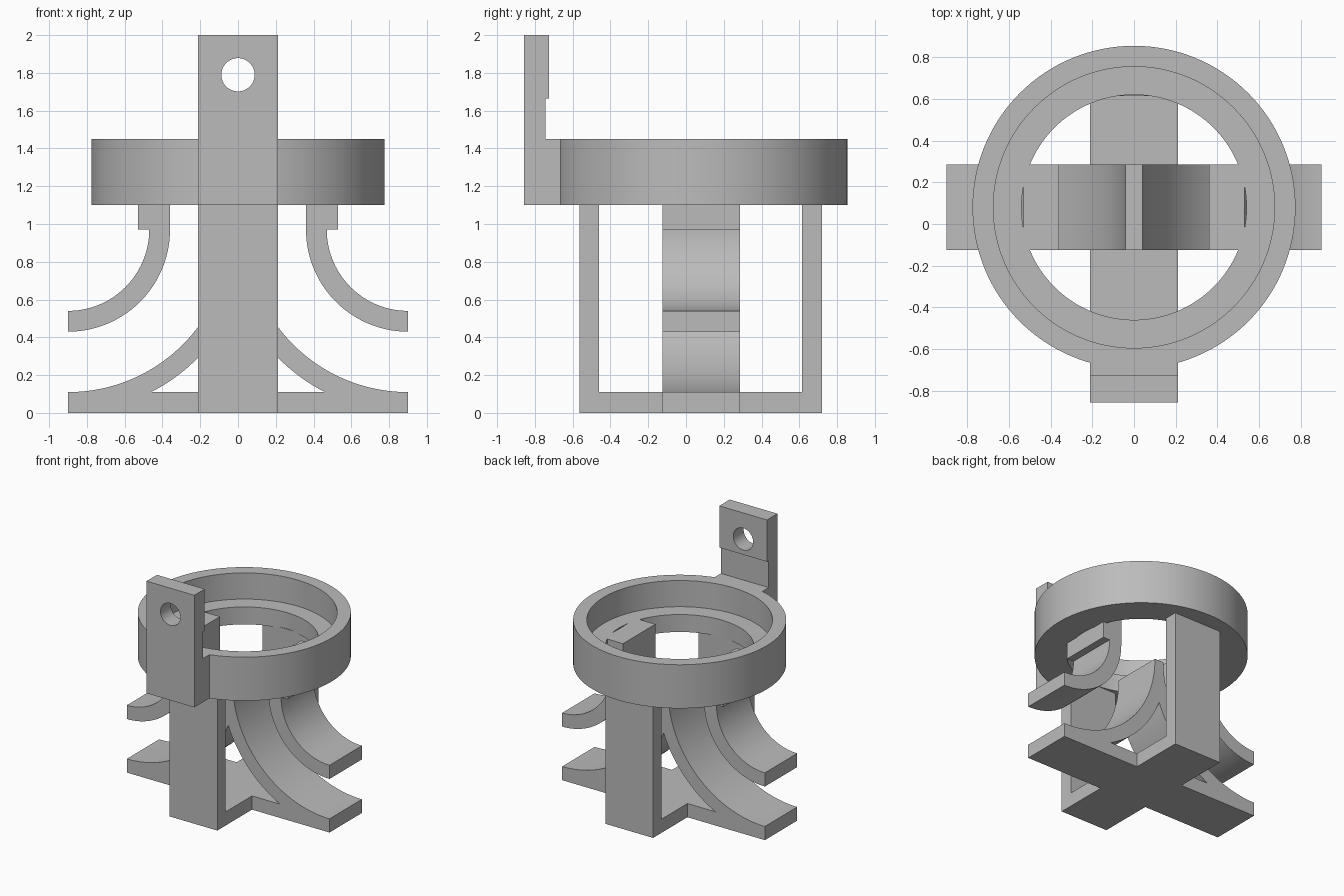
import bpy, bmesh
from math import sin, cos, radians, sqrt, atan2, degrees

cube = bpy.data.objects.get("Cube")
if cube:
    bpy.data.objects.remove(cube)

grey = bpy.data.materials.new("plain_grey")
grey.use_nodes = True
COLOR = (0.5, 0.5, 0.5, 1)
grey.diffuse_color = COLOR
grey.node_tree.nodes["Principled BSDF"].inputs["Base Color"].default_value = COLOR

RING_Y = 0.08
HALF = 0.212                    # half width of legs and hanger
ARM_Y = (-0.125, 0.285)         # depth range of arms
ARC_X, ARC_Z = 0.9, 0.97        # shared centre of the arm arcs


def finish(name, bm, smooth=True):
    bmesh.ops.recalc_face_normals(bm, faces=bm.faces)
    mesh = bpy.data.meshes.new(name)
    bm.to_mesh(mesh)
    bm.free()
    mesh.materials.append(grey)
    obj = bpy.data.objects.new(name, mesh)
    bpy.context.collection.objects.link(obj)
    if smooth:
        bpy.ops.object.select_all(action="DESELECT")
        obj.select_set(True)
        bpy.context.view_layer.objects.active = obj
        bpy.ops.object.shade_smooth_by_angle(angle=radians(30))
    return obj


def extrude(name, points, axis, lo, hi, smooth=True):
    """Extrude a 2D outline along an axis from lo to hi."""
    place = {"x": lambda p, d: (d, p[0], p[1]),
             "y": lambda p, d: (p[0], d, p[1]),
             "z": lambda p, d: (p[0], p[1], d)}[axis]
    bm = bmesh.new()
    a = [bm.verts.new(place(p, lo)) for p in points]
    b = [bm.verts.new(place(p, hi)) for p in points]
    bm.faces.new(a)
    bm.faces.new(b[::-1])
    n = len(points)
    for i in range(n):
        j = (i + 1) % n
        bm.faces.new((a[i], b[i], b[j], a[j]))
    return finish(name, bm, smooth)


def lathe(name, profile, segments=128):
    """Revolve a closed (radius, z) profile about the ring axis."""
    bm = bmesh.new()
    loops = []
    for s in range(segments):
        t = radians(360 * s / segments)
        loops.append([bm.verts.new((r * cos(t), RING_Y + r * sin(t), z))
                      for r, z in profile])
    n = len(profile)
    for s in range(segments):
        p, q = loops[s], loops[(s + 1) % segments]
        for i in range(n):
            j = (i + 1) % n
            bm.faces.new((p[i], q[i], q[j], p[j]))
    return finish(name, bm)


def arc(radius, start, end, steps=40):
    """Points on the arm circle; angle 0 is inward, 90 is down."""
    pts = []
    for i in range(steps + 1):
        t = radians(start + (end - start) * i / steps)
        pts.append((ARC_X - radius * cos(t), ARC_Z - radius * sin(t)))
    return pts


# Stepped ring with an inner ledge
lathe("holder_ring", [(0.54, 1.10), (0.775, 1.10), (0.775, 1.45),
                      (0.675, 1.45), (0.675, 1.24), (0.54, 1.24)])

# Hanger plate with raised pad, joined to the ring, and its screw hole
hanger = extrude("hanger_plate", [(-0.857, 1.10), (-0.65, 1.10), (-0.65, 1.45),
                                  (-0.745, 1.45), (-0.745, 1.665), (-0.725, 1.665),
                                  (-0.725, 2.0), (-0.857, 2.0)],
                 "x", -HALF, HALF)
circle = [(0.088 * cos(radians(a)), 1.79 + 0.088 * sin(radians(a)))
          for a in range(0, 360, 6)]
cutter = extrude("hole_cutter", circle, "y", -1, -0.5)
cutter.hide_render = True
cutter.hide_set(True)
cut = hanger.modifiers.new("screw_hole", "BOOLEAN")
cut.object = cutter
cut.solver = "EXACT"

# Cross-shaped base
x0, (y0, y1), f, b = 0.9, ARM_Y, -0.565, 0.72
extrude("cross_base", [(-HALF, f), (HALF, f), (HALF, y0), (x0, y0), (x0, y1),
                       (HALF, y1), (HALF, b), (-HALF, b), (-HALF, y1),
                       (-x0, y1), (-x0, y0), (-HALF, y0)],
        "z", 0, 0.11, False)

# Front and back legs
for name, lo, hi in (("front_leg", f, -0.46), ("back_leg", 0.615, b)):
    extrude(name, [(-HALF, 0.0), (HALF, 0.0), (HALF, 1.11), (-HALF, 1.11)],
            "y", lo, hi, False)

# Lower arch, both halves meeting at the middle
outer, inner = 0.86, 0.966
meet = degrees(atan2(sqrt(inner ** 2 - ARC_X ** 2), ARC_X))
half_arch = arc(inner, meet, 90) + arc(outer, 90, 0)
other = [(-x, z) for x, z in reversed(half_arch)]
extrude("lower_arch", half_arch + other[:-1], "y", *ARM_Y)

# Curved upper hooks hanging from the ring ledge
hook = ([(0.36, 1.24)] + arc(0.54, 0, 90) + arc(0.43, 90, 0)
        + [(0.53, 0.97), (0.53, 1.24)])
for name, side in (("left_hook", 1), ("right_hook", -1)):
    extrude(name, [(side * x, z) for x, z in hook], "y", *ARM_Y)
